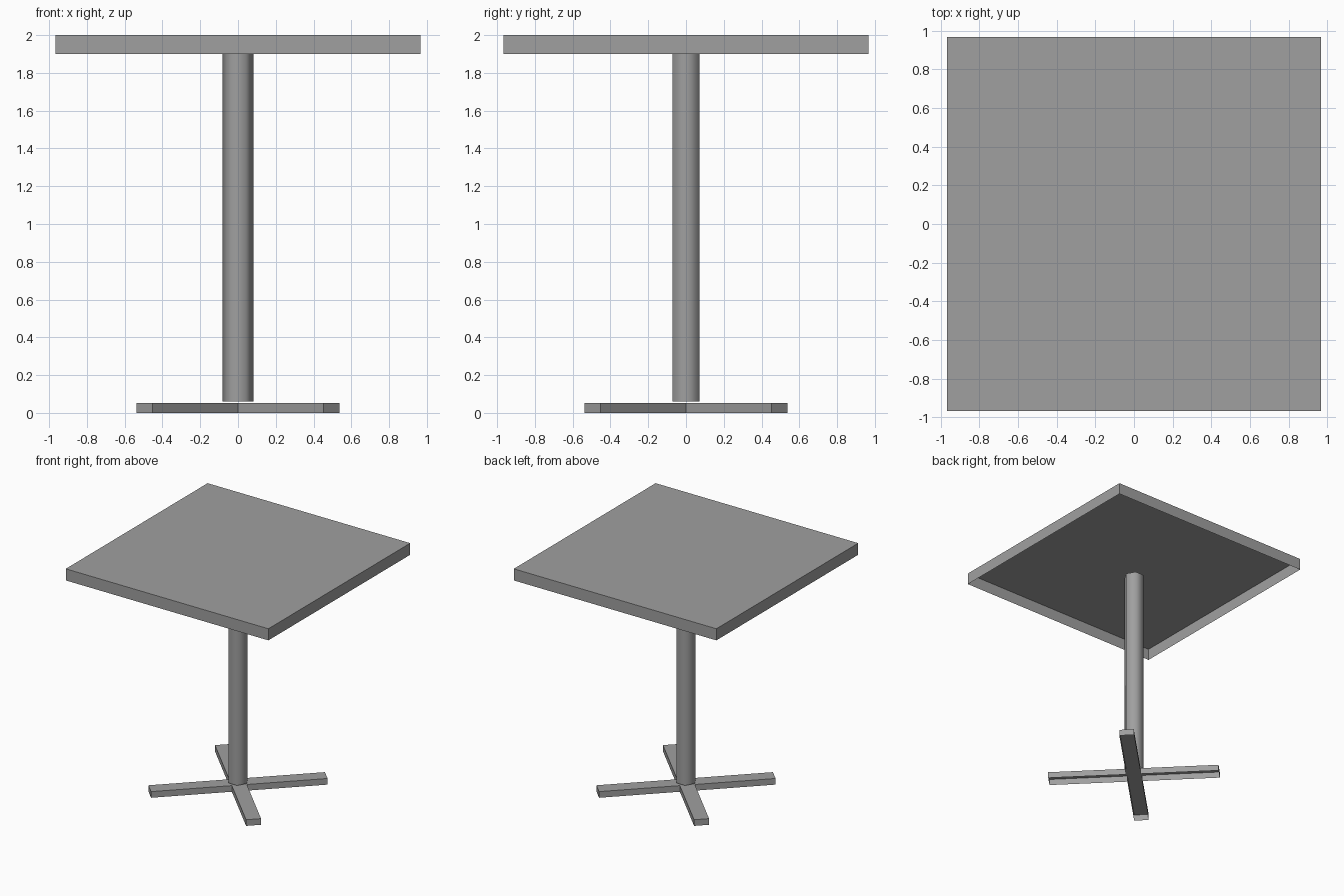
import bpy
import bmesh
from math import cos, sin, pi, radians
from mathutils import Matrix

cube = bpy.data.objects.get("Cube")
if cube:
    bpy.data.objects.remove(cube, do_unlink=True)

grey = bpy.data.materials.new("plain grey")
grey.use_nodes = True
colour = (0.35, 0.35, 0.35, 1)
grey.diffuse_color = colour
grey.node_tree.nodes["Principled BSDF"].inputs["Base Color"].default_value = colour


def shell(name, outline, bottom, top, capped=True, smooth=False, turn=0):
    """Upright walls around an outline, open below, with an optional lid."""
    bm = bmesh.new()
    low = [bm.verts.new((x, y, bottom)) for x, y in outline]
    high = [bm.verts.new((x, y, top)) for x, y in outline]
    n = len(outline)
    for i in range(n):
        j = (i + 1) % n
        bm.faces.new((low[i], low[j], high[j], high[i])).smooth = smooth
    if capped:
        bm.faces.new(high)
    bm.transform(Matrix.Rotation(turn, 4, "Z"))
    mesh = bpy.data.meshes.new(name)
    bm.to_mesh(mesh)
    bm.free()
    mesh.materials.append(grey)
    obj = bpy.data.objects.new(name, mesh)
    bpy.context.collection.objects.link(obj)
    return obj


# Square table top, hollow underneath
h = 0.966
shell("table_top", [(-h, -h), (h, -h), (h, h), (-h, h)], 1.9, 2.0)

# Six-sided, softly shaded pillar
hexagon = [(0.083 * cos(i * pi / 3), 0.083 * sin(i * pi / 3)) for i in range(6)]
shell("pillar", hexagon, 0.06, 1.9, capped=False, smooth=True)

# Cross-shaped foot, turned to point at the corners
w, r = 0.0594, 0.70
arm = [(w, -w), (r, -w), (r, w)]
cross = []
for i in range(4):
    c, s = round(cos(i * pi / 2)), round(sin(i * pi / 2))
    cross += [(x * c - y * s, x * s + y * c) for x, y in arm]
shell("cross_foot", cross, 0, 0.053, turn=radians(45))
